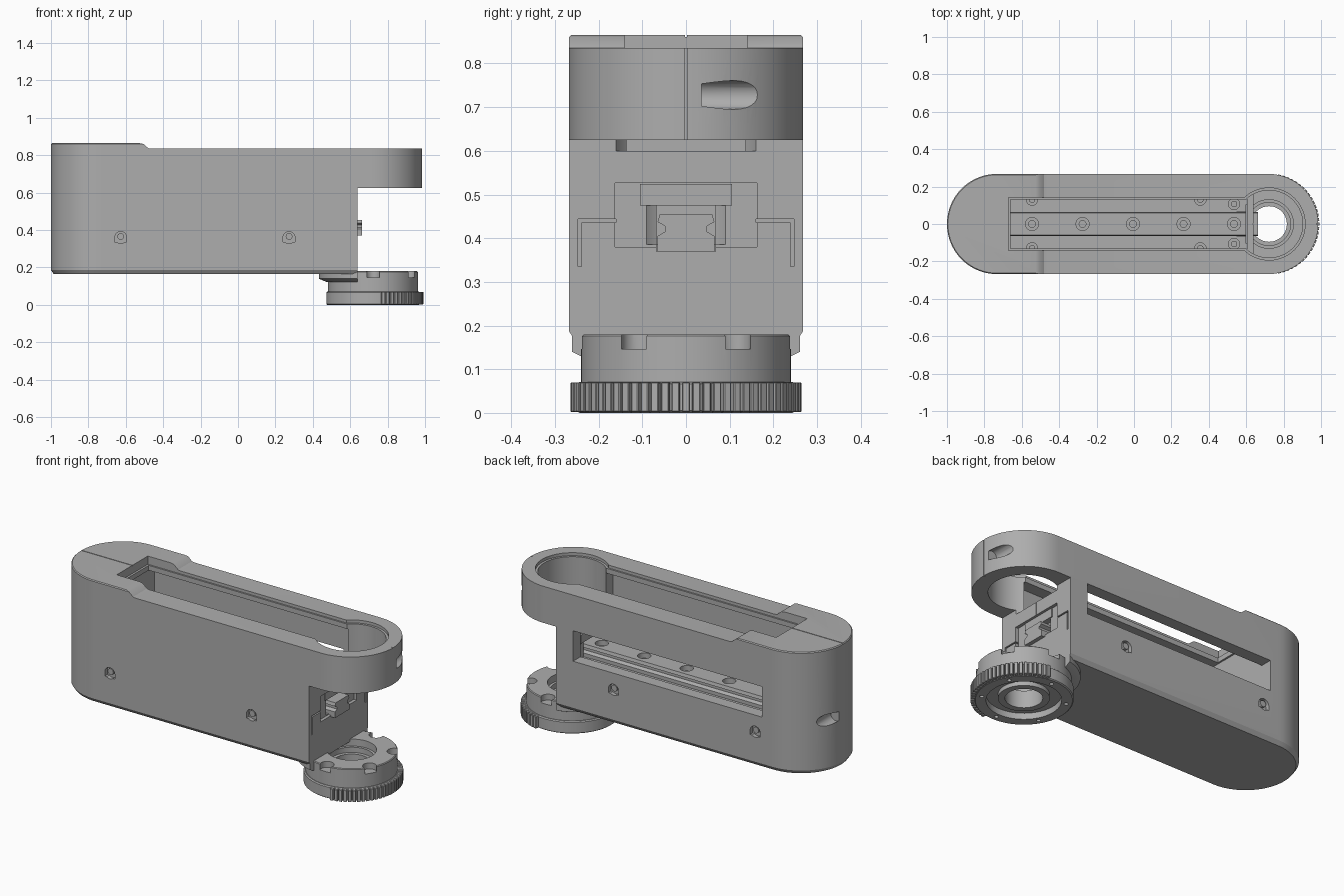
import bpy, bmesh, math
from mathutils import Vector, Matrix

old = bpy.data.objects.get("Cube")
if old:
    bpy.data.objects.remove(old, do_unlink=True)

grey = bpy.data.materials.new("plain grey")
grey.use_nodes = True
grey.diffuse_color = (0.42, 0.42, 0.42, 1)
grey.node_tree.nodes["Principled BSDF"].inputs["Base Color"].default_value = (0.42, 0.42, 0.42, 1)

HALF = 0.268      # half width of the case
PIVOT = 0.722     # x of the round foot and head


def make(name, bm):
    bmesh.ops.recalc_face_normals(bm, faces=bm.faces)
    mesh = bpy.data.meshes.new(name)
    bm.to_mesh(mesh)
    bm.free()
    mesh.materials.append(grey)
    obj = bpy.data.objects.new(name, mesh)
    bpy.context.collection.objects.link(obj)
    return obj


def loft(name, rings, closed=False):
    """Skin a stack of equal rings; cap the ends or join last to first."""
    bm = bmesh.new()
    loops = [[bm.verts.new(p) for p in ring] for ring in rings]
    n = len(loops[0])
    pairs = list(zip(loops, loops[1:] + loops[:1]))
    for a, b in pairs if closed else pairs[:-1]:
        for i in range(n):
            j = (i + 1) % n
            bm.faces.new((a[i], a[j], b[j], b[i]))
    if not closed:
        bm.faces.new(loops[0])
        bm.faces.new(loops[-1])
    return make(name, bm)


def box(name, x0, x1, y0, y1, z0, z1):
    return loft(name, [[(x0, y0, z), (x1, y0, z), (x1, y1, z), (x0, y1, z)] for z in (z0, z1)])


def circle(r, z, x=PIVOT, y=0, n=64):
    return [(x + r * math.cos(2 * math.pi * i / n), y + r * math.sin(2 * math.pi * i / n), z)
            for i in range(n)]


def drum(name, r, z0, z1, x=PIVOT, y=0, n=64):
    return loft(name, [circle(r, z0, x, y, n), circle(r, z1, x, y, n)])


def peg(name, r, x, y0, y1, z, n=24):
    """Cylinder lying along y."""
    return loft(name, [[(p[0], y, p[1]) for p in circle(r, 0, x, z, n)] for y in (y0, y1)])


def stadium(r, z, n=40):
    ring = []
    for x, start in ((PIVOT - 0.005, -math.pi / 2), (-1 + HALF, math.pi / 2)):
        for i in range(n + 1):
            a = start + math.pi * i / n
            ring.append((x + r * math.cos(a), r * math.sin(a), z))
    return ring


def cut(obj, tools):
    """Subtract the tools, bake the result and discard them."""
    for tool in tools:
        tool.hide_render = True
        mod = obj.modifiers.new("cut", "BOOLEAN")
        mod.operation, mod.solver, mod.object = "DIFFERENCE", "EXACT", tool
    dg = bpy.context.evaluated_depsgraph_get()
    mesh = bpy.data.meshes.new_from_object(obj.evaluated_get(dg))
    obj.modifiers.clear()
    obj.data = mesh
    for tool in tools:
        bpy.data.objects.remove(tool, do_unlink=True)


# Long round-ended case
case = loft("case", [stadium(HALF - 0.015, 0.165), stadium(HALF, 0.187),
                     stadium(HALF, 0.86), stadium(HALF - 0.005, 0.865)])
step = [(-0.53, 0.866), (-0.505, 0.86), (-0.48, 0.838), (-0.465, 0.835), (1.2, 0.835), (1.2, 0.95), (-0.53, 0.95)]
tools = [
    loft("step_cut", [[(x, y, z) for x, z in step] for y in (-0.5, 0.5)]),
    box("end_cut", 0.64, 1.2, -0.5, 0.5, 0.1, 0.625),
    box("cavity", -0.67, 0.605, -0.2, 0.2, 0.385, 0.79),
    box("slot", -0.66, PIVOT, -0.132, 0.132, 0.6, 0.9),
    box("slot_rim", -0.672, PIVOT, -0.141, 0.141, 0.818, 0.9),
    drum("head_bore", 0.18, 0.6, 0.9),
    drum("head_rim", 0.193, 0.818, 0.9),
    drum("wall_bore", 0.135, 0.386, 0.522),
    box("side_window", -0.67, 0.53, 0.15, 0.4, 0.455, 0.63),
    box("rail_channel", 0.55, 0.7, -0.068, 0.068, 0.37, 0.42),
    box("wall_recess", 0.622, 0.7, -0.163, 0.163, 0.38, 0.526),
]
# Stepped slits on the end wall
for s in (-1, 1):
    ya, yb = sorted((s * 0.16, s * 0.247))
    tools.append(box("slit", 0.615, 0.7, ya, yb, 0.436, 0.444))
    ya, yb = sorted((s * 0.239, s * 0.247))
    tools.append(box("slit", 0.615, 0.7, ya, yb, 0.335, 0.441))
# Sideways bolt pockets in the round ends
tools += [peg("bolt_pocket", 0.033, 0.962, 0.035, 0.4, 0.728),
          peg("bolt_pocket", 0.033, -0.977, 0.035, 0.4, 0.46)]
# Seams between the two case halves
tools += [box("seam", 0.975, 1.1, -0.002, 0.002, 0.6, 0.9),
          box("seam", -1.1, -0.66, -0.002, 0.002, 0.861, 0.9),
          box("seam", 0.637, 0.7, -0.002, 0.002, 0.5, 0.61)]
# Arched screw pockets on both long sides
SIDE_SCREWS = [(x, s) for x in (-0.627, 0.273) for s in (-1, 1)]
for x, s in SIDE_SCREWS:
    ya, yb = sorted((s * 0.245, s * 0.3))
    tools += [peg("arch", 0.032, x, ya, yb, 0.36),
              box("arch_base", x - 0.032, x + 0.032, ya, yb, 0.335, 0.36)]
# Screw wells in the cavity floor
WELLS = [(x, s * y) for x, y in ((-0.545, 0.13), (0.355, 0.13), (0.535, 0.107)) for s in (-1, 1)]
for x, y in WELLS:
    tools.append(drum("well", 0.03, 0.36, 0.41, x, y, 24))
cut(case, tools)

for x, s in SIDE_SCREWS:
    peg("side_screw", 0.018, x, s * 0.24, s * 0.262, 0.366, 16)
for x, y in WELLS:
    drum("floor_screw", 0.017, 0.355, 0.378, x, y, 16)

# Grooved guide rail with counterbored holes
half = [(0.065, 0.37), (0.065, 0.405), (0.048, 0.415), (0.048, 0.428), (0.065, 0.437), (0.06, 0.455)]
section = half + [(-y, z) for y, z in reversed(half)]
rail = loft("guide_rail", [[(x, y, z) for y, z in section] for x in (-0.668, 0.662)])
holes = []
for i in range(5):
    x = -0.545 + 0.27 * i
    holes += [drum("counterbore", 0.035, 0.425, 0.5, x, 0, 32),
              drum("bolt_hole", 0.018, 0.395, 0.5, x, 0, 24)]
cut(rail, holes)

# Bridge block above the rail inside the end wall
box("bridge_block", 0.595, 0.628, -0.105, 0.105, 0.475, 0.524)

# Skirt joining the foot to the case
skirt = loft("foot_skirt", [circle(0.235, 0.122, 0.71), circle(0.268, 0.14, 0.70), circle(0.268, 0.181, 0.70)])
cut(skirt, [box("skirt_trim", 0.64, 1.2, -0.5, 0.5, 0, 0.5),
            drum("skirt_bore", 0.2, 0, 0.5)])

# Round foot with a stepped bore
profile = [(0.19, 0), (0.244, 0), (0.25, 0.005), (0.25, 0.066), (0.244, 0.071), (0.24, 0.071),
           (0.24, 0.176), (0.236, 0.18), (0.13, 0.18), (0.13, 0.14), (0.115, 0.14), (0.115, 0.11),
           (0.095, 0.11), (0.095, 0.012), (0.13, 0.012), (0.13, 0.035), (0.19, 0.035)]
foot = loft("round_foot", [circle(r, z, n=96) for r, z in profile], closed=True)
notches = []
for deg in (-90, -30, 30, 90):
    a = math.radians(deg)
    notches.append(drum("notch", 0.037, 0.146, 0.3, PIVOT + 0.222 * math.cos(a), 0.222 * math.sin(a), 24))
for k in range(6):
    a = math.radians(60 * k + 30)
    notches.append(drum("pin_hole", 0.011, -0.1, 0.02, PIVOT + 0.215 * math.cos(a), 0.215 * math.sin(a), 16))
cut(foot, notches)

# Knurled grip teeth around the outer half of the foot
bm = bmesh.new()
for k in range(-15, 16):
    turn = Matrix.Translation((PIVOT, 0, 0.036)) @ Matrix.Rotation(math.radians(5.2 * k), 4, "Z")
    place = turn @ Matrix.Translation((0.256, 0, 0)) @ Matrix.Diagonal((0.026, 0.018, 0.068, 1))
    bmesh.ops.create_cube(bm, size=1, matrix=place)
bmesh.ops.bevel(bm, geom=bm.edges[:], offset=0.002, segments=1, affect="EDGES")
make("grip_teeth", bm)

# Smooth round surfaces, keep edges crisp
bpy.ops.object.select_all(action="DESELECT")
for obj in bpy.context.scene.objects:
    if obj.type == "MESH":
        obj.select_set(True)
        bpy.context.view_layer.objects.active = obj
bpy.ops.object.shade_smooth_by_angle(angle=math.radians(30))
